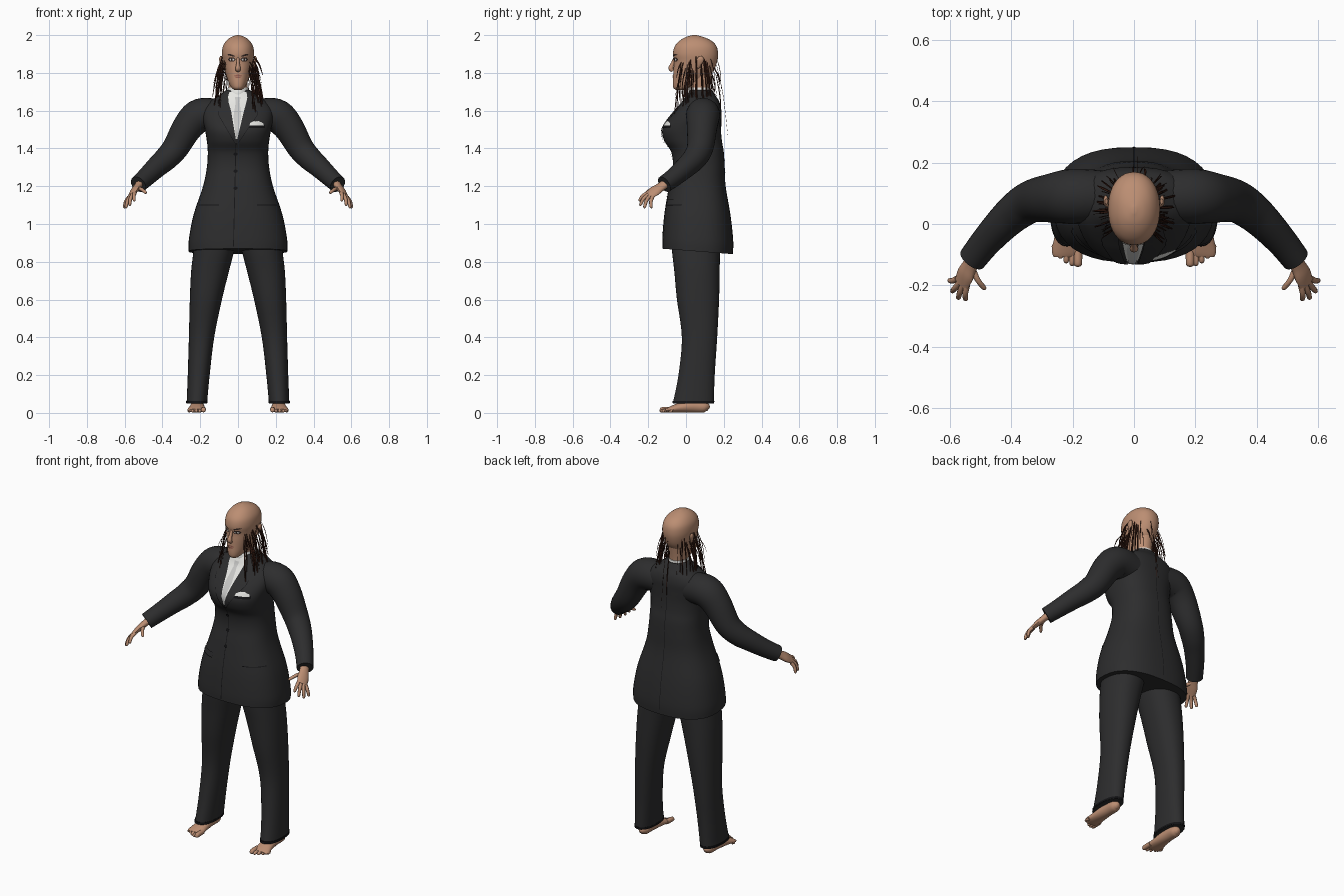
import bpy, bmesh, math, random
from mathutils import Vector
from mathutils.bvhtree import BVHTree

if "Cube" in bpy.data.objects:
    bpy.data.objects.remove(bpy.data.objects["Cube"])
random.seed(7)


def material(name, r, g, b):
    m = bpy.data.materials.new(name)
    m.use_nodes = True
    m.diffuse_color = (r, g, b, 1)
    shader = m.node_tree.nodes["Principled BSDF"]
    shader.inputs["Base Color"].default_value = (r, g, b, 1)
    shader.inputs["Roughness"].default_value = 0.8
    return m


SKIN = material("skin", 0.50, 0.27, 0.17)
SUIT = material("charcoal cloth", 0.026, 0.026, 0.027)
SEAM = material("black trim", 0.007, 0.007, 0.008)
WHITE = material("white cotton", 0.80, 0.80, 0.77)
TIE = material("pale grey silk", 0.58, 0.58, 0.57)
HAIR = material("dark brown hair", 0.045, 0.014, 0.008)
LIPS = material("lips", 0.30, 0.11, 0.08)
MAKEUP = material("dark eye makeup", 0.035, 0.02, 0.016)


def smooth_path(rows, steps):
    """Catmull-Rom interpolation of equal-length tuples."""
    out = []
    for i in range(len(rows) - 1):
        a, b, c, d = (rows[max(0, min(len(rows) - 1, i + k))] for k in (-1, 0, 1, 2))
        for s in range(steps):
            t = s / steps
            out.append([0.5 * (2 * q + (r - p) * t + (2 * p - 5 * q + 4 * r - w) * t * t
                               + (3 * q - p - 3 * r + w) * t ** 3)
                        for p, q, r, w in zip(a, b, c, d)])
    return out + [list(rows[-1])]


def skin_rings(bm, rings):
    loops = [[bm.verts.new(p) for p in ring] for ring in rings]
    n = len(loops[0])
    for lo, hi in zip(loops, loops[1:]):
        for i in range(n):
            bm.faces.new((lo[i], lo[(i + 1) % n], hi[(i + 1) % n], hi[i]))
    bm.faces.new(loops[0])
    bm.faces.new(loops[-1])


def finish(name, bm, mat, side=1):
    if side < 0:
        bmesh.ops.scale(bm, vec=(-1, 1, 1), verts=bm.verts)
    bmesh.ops.recalc_face_normals(bm, faces=bm.faces)
    mesh = bpy.data.meshes.new(name)
    bm.to_mesh(mesh)
    bm.free()
    mesh.materials.append(mat)
    ob = bpy.data.objects.new(name, mesh)
    bpy.context.collection.objects.link(ob)
    for o in bpy.context.selected_objects:
        o.select_set(False)
    ob.select_set(True)
    bpy.context.view_layer.objects.active = ob
    bpy.ops.object.shade_smooth_by_angle(angle=math.radians(50))
    return ob


def power(v, p):
    return math.copysign(abs(v) ** p, v)


def loft(name, rows, mat, p=1.0, side=1, tilt=0.0, segs=40):
    """Stack of level sections: (z, centre x, half width, front y, back y)."""
    rings = []
    for z, cx, rx, yf, yb in smooth_path(rows, 5):
        ring = []
        for i in range(segs):
            a = math.tau * i / segs
            y = (yf + yb) / 2 + (yb - yf) / 2 * power(math.sin(a), p)
            drop = tilt * (y - 0.06) * max(0, 1.0 - z) / 0.15
            ring.append((cx + rx * power(math.cos(a), p), y, z - drop))
        rings.append(ring)
    bm = bmesh.new()
    skin_rings(bm, rings)
    return finish(name, bm, mat, side)


def add_tube(bm, rows, up=(0, 0, 1), segs=12, steps=4):
    """Tube through (x, y, z, half width, half thickness)."""
    pts = smooth_path(rows, steps)
    rings = []
    for i, (x, y, z, w, h) in enumerate(pts):
        t = Vector(pts[min(i + 1, len(pts) - 1)][:3]) - Vector(pts[max(i - 1, 0)][:3])
        across = t.cross(Vector(up)).normalized()
        n = across.cross(t).normalized()
        rings.append([Vector((x, y, z)) + across * w * math.cos(math.tau * k / segs)
                      + n * h * math.sin(math.tau * k / segs) for k in range(segs)])
    skin_rings(bm, rings)


def tube(name, rows, mat, side=1, **kw):
    bm = bmesh.new()
    add_tube(bm, rows, **kw)
    return finish(name, bm, mat, side)


def plate(name, target, rows, mat, lift=0.004, back=False, cols=6, steps=6):
    """Thin sheet laid on a surface; rows of (z, x start, x end)."""
    mesh = target.data
    tree = BVHTree.FromPolygons([v.co for v in mesh.vertices], [f.vertices for f in mesh.polygons])
    d = -1 if back else 1
    bm = bmesh.new()
    grid = []
    for (za, a0, a1), (zb, b0, b1) in zip(rows, rows[1:]):
        for s in range(steps + 1):
            t = s / steps
            z, x0, x1 = za + (zb - za) * t, a0 + (b0 - a0) * t, a1 + (b1 - a1) * t
            line = []
            for c in range(cols + 1):
                o = Vector((x0 + (x1 - x0) * c / cols, -d, z))
                hit = tree.ray_cast(o, Vector((0, d, 0)))[0] or tree.find_nearest(o)[0]
                line.append(bm.verts.new(hit - Vector((0, d * lift, 0))))
            grid.append(line)
    for lo, hi in zip(grid, grid[1:]):
        for i in range(cols):
            bm.faces.new((lo[i], lo[i + 1], hi[i + 1], hi[i]))
    bmesh.ops.remove_doubles(bm, verts=bm.verts, dist=0.0001)
    return finish(name, bm, mat)


# Jacket body, flared at the hem
jacket = loft("jacket", [
    (.855, 0, .262, -.125, .248), (.92, 0, .26, -.125, .25), (1.05, 0, .235, -.115, .235),
    (1.2, 0, .185, -.09, .21), (1.3, 0, .165, -.07, .205), (1.38, 0, .16, -.078, .2),
    (1.44, 0, .165, -.115, .19), (1.5, 0, .175, -.125, .185), (1.56, 0, .188, -.09, .185),
    (1.61, 0, .185, -.048, .185), (1.65, 0, .15, -.015, .175), (1.68, 0, .1, .0, .155),
    (1.71, 0, .062, .015, .135)], SUIT, p=0.8, tilt=0.08)

# Head and neck
head = loft("head", [
    (1.71, 0, .02, -.055, -.01), (1.722, 0, .034, -.067, .03), (1.745, 0, .048, -.07, .08),
    (1.78, 0, .061, -.068, .12), (1.82, 0, .072, -.066, .15), (1.86, 0, .08, -.063, .165),
    (1.9, 0, .085, -.069, .17), (1.94, 0, .08, -.06, .162), (1.97, 0, .062, -.034, .135),
    (1.99, 0, .036, .0, .092), (2.0, 0, .006, .035, .055)], SKIN, p=0.93)
loft("neck", [(1.62, 0, .052, .015, .125), (1.72, 0, .05, .01, .125), (1.82, 0, .055, .0, .14)], SKIN)
loft("shirt_collar", [(1.65, 0, .066, .005, .14), (1.69, 0, .06, .0, .135),
                      (1.722, 0, .054, .008, .13)], WHITE)

# Face
tube("nose", [(0, -.056, 1.885, .008, .008), (0, -.07, 1.85, .009, .01),
              (0, -.08, 1.824, .014, .013), (0, -.07, 1.811, .012, .008)], SKIN, up=(0, 1, 0))
plate("upper_lip", head, [(1.791, -.006, .006), (1.784, -.023, .023)], LIPS, .005)
plate("lower_lip", head, [(1.782, -.022, .022), (1.773, -.01, .01)], LIPS, .006)
for s, word in ((1, "left"), (-1, "right")):
    plate(word + "_eye_makeup", head, [(1.881, s * .022, s * .046), (1.87, s * .012, s * .054),
                                       (1.861, s * .022, s * .044)], MAKEUP, .002)
    plate(word + "_eye_white", head, [(1.875, s * .025, s * .04), (1.87, s * .018, s * .046),
                                      (1.865, s * .025, s * .04)], WHITE, .003)
    plate(word + "_iris", head, [(1.876, s * .028, s * .036), (1.865, s * .028, s * .036)], MAKEUP, .004)
    plate(word + "_eyebrow", head, [(1.9, s * .04, s * .05), (1.895, s * .026, s * .058),
                                    (1.886, s * .012, s * .024)], MAKEUP, .003)
    tube(word + "_ear", [(.078, .06, 1.825, .008, .005), (.086, .068, 1.845, .014, .007),
                         (.092, .076, 1.872, .019, .008), (.09, .074, 1.888, .009, .005)],
         SKIN, side=s, up=(1, 0, 0))

# Shirt front, tie and jacket details
plate("shirt_front", jacket, [(1.7, -.045, .045), (1.665, -.056, .05), (1.6, -.037, .032),
                              (1.45, -.012, -.004)], WHITE, .003)
plate("tie", jacket, [(1.672, -.017, .014), (1.645, -.012, .009), (1.57, -.024, .018),
                      (1.46, -.012, -.004)], TIE, .006)
for s, word in ((1, "left"), (-1, "right")):
    c = -.008
    plate(word + "_lapel", jacket, [(1.68, s * .052, s * .085), (1.6, c + s * .042, s * .105),
                                    (1.575, c + s * .037, s * .1), (1.43, c, c + s * .008)], SUIT, .007)
    plate(word + "_lapel_edge", jacket, [(1.6, s * .103, s * .107), (1.575, s * .1, s * .103),
                                         (1.43, c + s * .008, c + s * .011)], SEAM, .005, cols=2)
    plate(word + "_pocket_flap", jacket, [(1.13, s * .1, s * .2), (1.1, s * .1, s * .205)], SUIT, .007)
    plate(word + "_pocket_edge", jacket, [(1.103, s * .1, s * .206), (1.099, s * .1, s * .206)], SEAM, .008)
plate("front_seam", jacket, [(1.43, -.013, -.009), (.88, -.026, -.022)], SEAM, .003, cols=1, steps=30)
plate("back_seam", jacket, [(1.66, -.002, .001), (.87, -.002, .001)], SEAM, .002, True, 1, 30)
plate("breast_pocket", jacket, [(1.525, .055, .142), (1.508, .055, .142)], SEAM, .005)
plate("pocket_square", jacket, [(1.545, .085, .11), (1.535, .065, .135), (1.522, .06, .138)], WHITE, .008)
for i, z in enumerate((1.37, 1.28, 1.19)):
    plate("button_%d" % (i + 1), jacket, [(z + .009, -.016, -.01), (z + .004, -.023, -.003),
          (z - .004, -.023, -.003), (z - .009, -.016, -.01)], SEAM, .007)

# Limbs, made on the left and mirrored
for s, word in ((1, "left"), (-1, "right")):
    arm = [(.1, .09, 1.575, .085), (.2, .09, 1.574, .09), (.265, .085, 1.515, .081),
           (.33, .075, 1.405, .07), (.38, .045, 1.347, .064), (.43, .0, 1.302, .057),
           (.485, -.06, 1.25, .05), (.528, -.115, 1.21, .046)]
    tube(word + "_sleeve", [(*a, a[3]) for a in arm], SUIT, s, segs=24, steps=5)
    loft(word + "_trouser_leg", [
        (.05, .218, .054, -.07, .147), (.2, .208, .058, -.04, .152), (.4, .193, .067, -.022, .165),
        (.6, .17, .085, -.048, .175), (.75, .148, .1, -.062, .178), (.87, .126, .108, -.075, .18),
        (1.0, .11, .11, -.08, .18)], SUIT, side=s, p=0.9)
    loft(word + "_trouser_cuff", [(.052, .218, .056, -.073, .149), (.064, .218, .056, -.071, .15)],
         SEAM, side=s, p=0.9)

    # Hand with four fingers and a thumb
    bm = bmesh.new()
    add_tube(bm, [(.515, -.1, 1.22, .026, .022), (.535, -.135, 1.195, .028, .018),
                  (.55, -.165, 1.175, .034, .016), (.564, -.197, 1.152, .03, .01)],
             up=(.076, -.016, .082))
    for base, tip in (((.546, -.2, 1.165), (.55, -.25, 1.122)), ((.557, -.197, 1.157), (.575, -.245, 1.098)),
                      ((.568, -.19, 1.149), (.595, -.222, 1.085)), ((.577, -.178, 1.142), (.604, -.185, 1.085)),
                      ((.53, -.14, 1.19), (.486, -.215, 1.165))):
        a, b = Vector(base), Vector(tip)
        mid = (a + b) / 2 + Vector((.003, -.004, .006))
        add_tube(bm, [(*a, .011, .011), (*mid, .0095, .0095), (*a.lerp(b, .9), .008, .008),
                      (*b, .003, .003)], up=(1, 0, .6), segs=8)
    finish(word + "_hand", bm, SKIN, s)

    # Bare foot with toes
    bm = bmesh.new()
    add_tube(bm, [(.215, .12, .02, .01, .012), (.215, .1, .03, .03, .029), (.215, .04, .036, .034, .035),
                  (.217, -.04, .026, .042, .025), (.22, -.088, .016, .048, .015),
                  (.22, -.106, .012, .042, .009)], segs=20)
    for k in range(5):
        x, y, r = .183 + .019 * k, -.14 + .003 * k * k, .014 if k == 0 else .0095
        add_tube(bm, [(x, -.075, r + .004, r, r), (x, y + .02, r + .003, r, r),
                      (x, y + .005, r, r * .85, r * .8), (x, y, r, .003, .003)], segs=8)
    finish(word + "_foot", bm, SKIN, s)

# Loose strands hanging from the sides and back of the head
bm = bmesh.new()
for k in range(84):
    a = math.radians(random.choice((random.uniform(-48, 50), random.uniform(130, 228),
                                    random.uniform(-48, 228))))
    out = Vector((math.cos(a), math.sin(a), 0))
    z = random.uniform(1.79, 1.9)
    root = Vector((.077 * out.x, .05 + .108 * out.y, z))
    length = random.uniform(.08, .3) if k % 7 else random.uniform(.35, .52)
    spread = random.uniform(.01, .05) + .06 * length
    r = random.choice((.0012, .0018, .003, .0045))
    end = root + out * spread + Vector((random.uniform(-.015, .015), 0, -length))
    mid = root.lerp(end, .45) + out * .01
    add_tube(bm, [(*root, r * .6, r * .6), (*mid, r, r), (*end, r * .3, r * .3)],
             up=(.3, 1, 0), segs=5)
finish("hair_strands", bm, HAIR)
